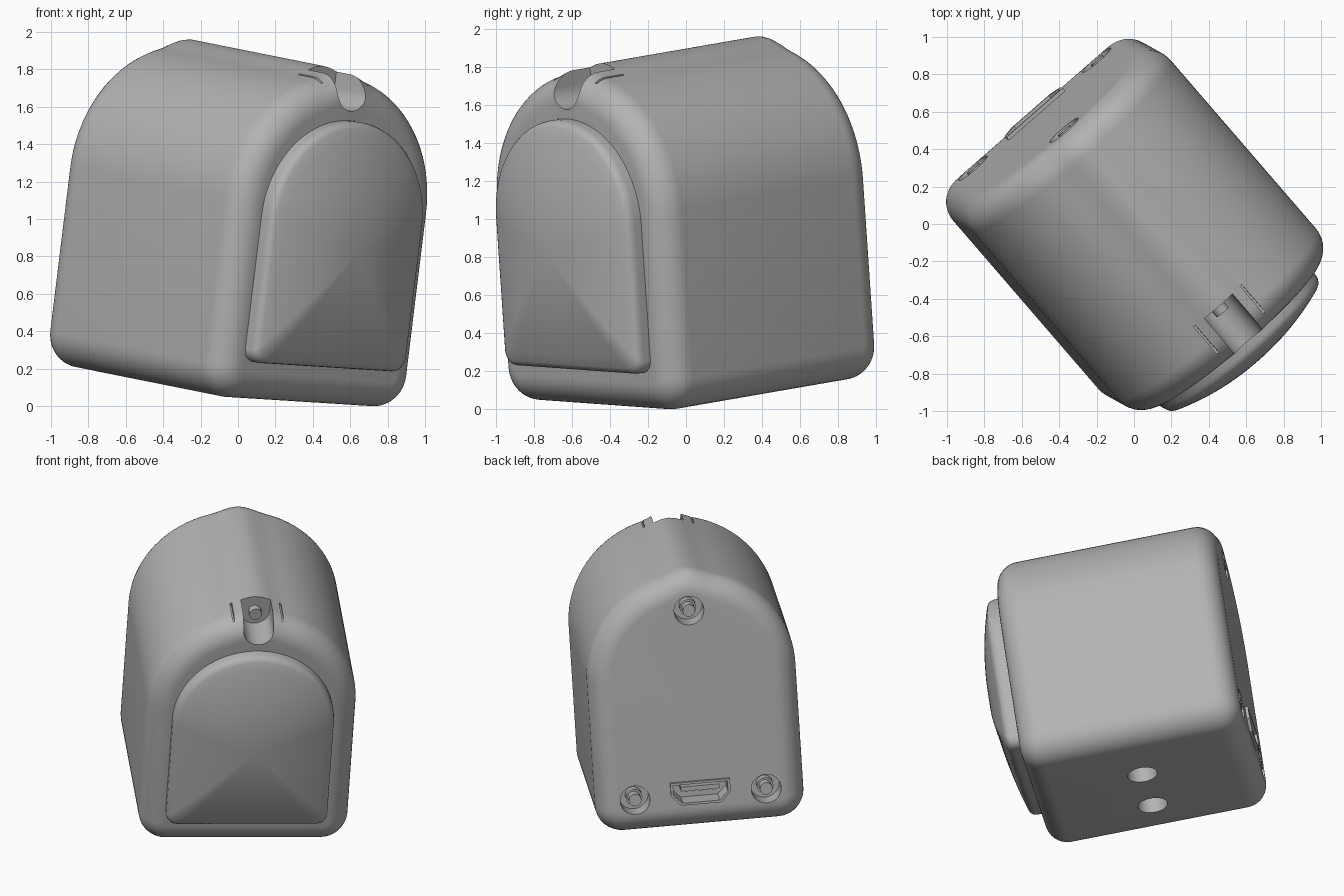
import bpy, bmesh
from math import sin, cos, pi, radians
from mathutils import Matrix, Vector

if "Cube" in bpy.data.objects:
    bpy.data.objects.remove(bpy.data.objects["Cube"])

grey = bpy.data.materials.new("plain grey")
grey.use_nodes = True
COLOUR = (0.45, 0.45, 0.45, 1)
grey.diffuse_color = COLOUR
grey.node_tree.nodes["Principled BSDF"].inputs["Base Color"].default_value = COLOUR

# Tilted frame of the whole device: x across, y to the back, z up
back = Vector((-0.648, 0.751, 0.13)).normalized()
up = Vector((0.121, -0.067, 0.991))
across = back.cross(up).normalized()
up = across.cross(back)
FRAME = Matrix((across, back, up)).transposed().to_4x4()
FRAME.translation = (-0.074, 0.04, 0.103)


def outline(half, bottom, spring, corner, rise, bump=0.0, n=48):
    """Arch outline: flat rounded bottom, straight sides, round top."""
    pts = []
    for side, start in ((-1, pi), (1, 1.5 * pi)):
        for i in range(9):
            a = start + i * pi / 16
            pts.append((side * (half - corner) + corner * cos(a),
                        bottom + corner + corner * sin(a)))
    for i in range(n + 1):
        a = pi * i / n
        x = half * cos(a)
        t = max(0, 1 - abs(x) / 0.19)
        pts.append((x, spring + rise * sin(a) + bump * t * t * (3 - 2 * t)))
    return pts


def loft(name, rings):
    """Skin a list of (outline, y) rings and cap both ends."""
    bm = bmesh.new()
    loops = [[bm.verts.new((x, y, z)) for x, z in pts] for pts, y in rings]
    for a, b in zip(loops, loops[1:]):
        for i in range(len(a)):
            j = (i + 1) % len(a)
            bm.faces.new((a[i], a[j], b[j], b[i]))
    bm.faces.new(loops[0])
    bm.faces.new(loops[-1])
    bmesh.ops.recalc_face_normals(bm, faces=bm.faces)
    mesh = bpy.data.meshes.new(name)
    bm.to_mesh(mesh)
    bm.free()
    mesh.materials.append(grey)
    ob = bpy.data.objects.new(name, mesh)
    bpy.context.collection.objects.link(ob)
    return ob


def circle(x, z, r, n=32):
    return [(x + r * cos(2 * pi * i / n), z + r * sin(2 * pi * i / n)) for i in range(n)]


def box(x, z, w, h):
    return [(x - w, z - h), (x + w, z - h), (x + w, z + h), (x - w, z + h)]


def prism(name, pts, y0, y1):
    return loft(name, [(pts, y0), (pts, y1)])


def cut(target, cutter):
    cutter.hide_render = True
    bpy.context.view_layer.objects.active = target
    mod = target.modifiers.new("cut", 'BOOLEAN')
    mod.operation, mod.solver, mod.object = 'DIFFERENCE', 'EXACT', cutter
    bpy.ops.object.modifier_apply(modifier=mod.name)
    bpy.data.objects.remove(cutter)


# Body shell: arch with rounded front and back rims
HALF, DEPTH, ROUND = 0.70, 0.75, 0.15


def body_ring(a, sign):
    e = ROUND * (1 - cos(a))
    y = sign * (DEPTH - ROUND + ROUND * sin(a))
    return outline(HALF - e, e, 1.06, 0.18 - e, HALF - e, 0.035), y


steps = [i * pi / 20 for i in range(11)]
body = loft("body", [body_ring(a, -1) for a in reversed(steps)]
            + [body_ring(a, 1) for a in steps])

# Open screw notch at the top of the front
R = 0.1
notch = [(R * cos(a), 1.685 + R * sin(a)) for a in (pi + i * pi / 16 for i in range(17))]
cut(body, prism("notch_cutter", notch + [(R, 2), (-R, 2)], -0.9, -0.48))

# Thin slits beside the notch
for s in (-1, 1):
    cut(body, prism("slit_cutter", box(s * 0.165, 1.78, 0.006, 0.06), -0.68, -0.48))

# Back screw pockets
screws = [(0, 1.53), (-0.44, 0.24), (0.44, 0.24)]
for x, z in screws:
    cut(body, prism("pocket_cutter", circle(x, z, 0.1), 0.62, 0.9))


# Port opening in the back
def port(w, h):
    return [(-0.68 * w, 0.26 - h), (0.68 * w, 0.26 - h), (w, 0.26 - 0.1 * h),
            (w, 0.26 + h), (-w, 0.26 + h), (-w, 0.26 - 0.1 * h)]


cut(body, prism("port_cutter", port(0.2, 0.08), 0.55, 0.9))

# Round holes in the underside
for x in (-0.28, 0.17):
    hole = prism("hole_cutter", circle(x, 0, 0.1), -0.2, 0.2)
    hole.data.transform(Matrix.Rotation(radians(90), 4, 'X'))
    cut(body, hole)

parts = [body]

# Screw posts: shaft with a smaller stepped tip
for i, (x, z) in enumerate(screws):
    parts.append(loft("back_screw_%d" % (i + 1),
                      [(circle(x, z, 0.055), 0.6), (circle(x, z, 0.055), 0.68),
                       (circle(x, z, 0.042), 0.68), (circle(x, z, 0.042), 0.75)]))
parts.append(loft("front_screw",
                  [(circle(0, 1.685, 0.042), -0.53), (circle(0, 1.685, 0.042), -0.46)]))

# Port: thin metal rim with a contact tongue inside
rim = prism("port_rim", port(0.2, 0.08), 0.6, 0.77)
cut(rim, prism("rim_cutter", port(0.182, 0.064), 0.63, 0.9))
tongue = prism("port_tongue", box(0, 0.285, 0.13, 0.015), 0.62, 0.74)
parts += [rim, tongue]
for i in range(5):
    parts.append(prism("port_contact_%d" % (i + 1),
                       box(-0.09 + i * 0.045, 0.268, 0.01, 0.005), 0.62, 0.735))

# Domed front panel
panel_shape = outline(0.54, 0.21, 1.0, 0.07, 0.535)
MID = 0.85


def panel_ring(s, y):
    return [(x * s, MID + (z - MID) * s) for x, z in panel_shape], y


rings = [panel_ring(1, -0.72), panel_ring(1, -0.795), panel_ring(0.993, -0.815),
         panel_ring(0.975, -0.833), panel_ring(0.95, -0.842)]
for i in range(1, 13):
    s = 0.95 * (1 - i / 12.5)
    rings.append(panel_ring(s, -0.842 - 0.105 * (1 - (s / 0.95) ** 2)))
parts.append(loft("front_panel", rings))

# Smooth shading and final placement
bpy.ops.object.select_all(action='DESELECT')
for ob in parts:
    ob.matrix_world = FRAME
    ob.select_set(True)
bpy.context.view_layer.objects.active = body
bpy.ops.object.shade_smooth_by_angle(angle=radians(32))
